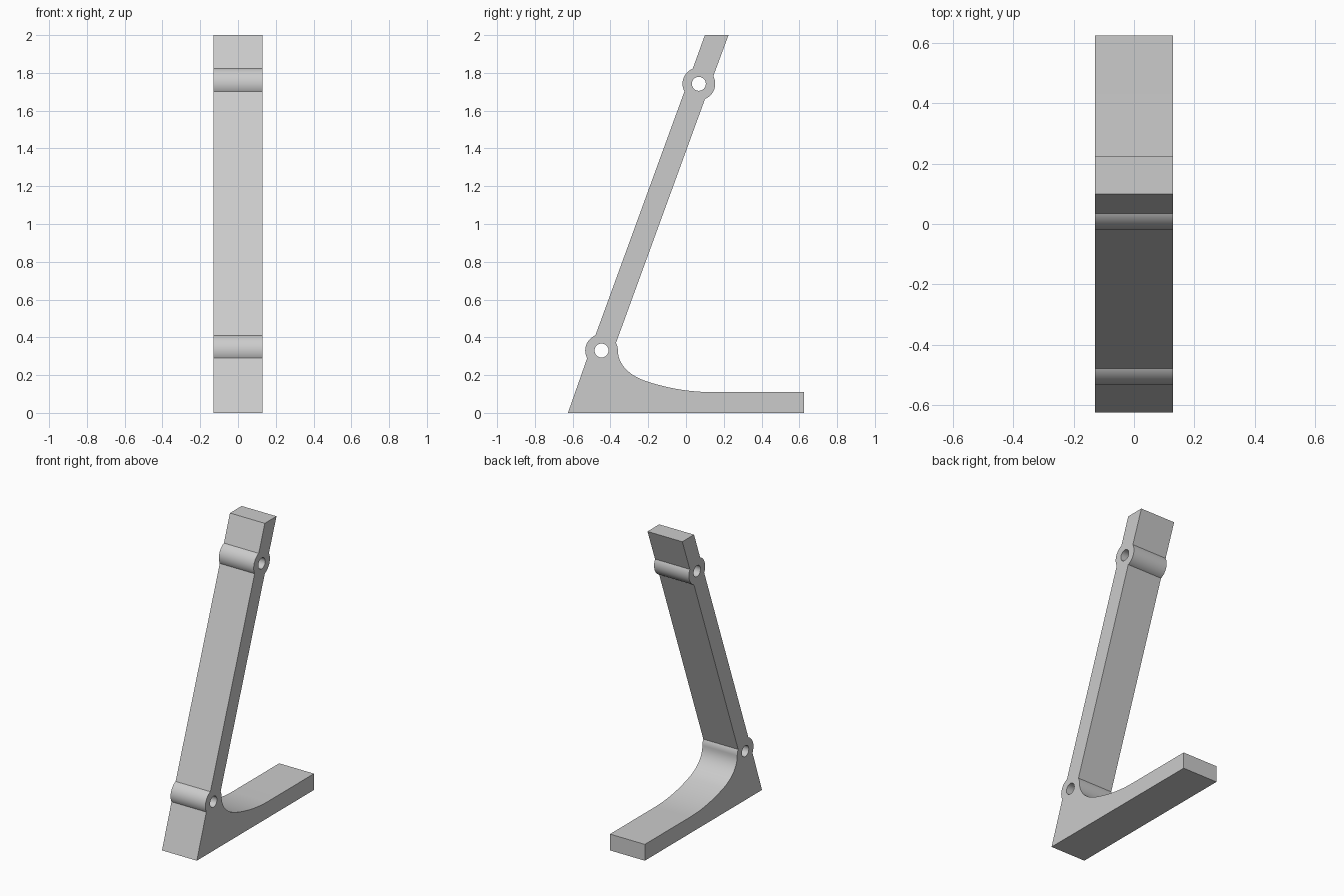
import bpy, bmesh
from math import acos, atan, cos, sin, pi, radians
from mathutils import Vector
from mathutils.geometry import interpolate_bezier

cube = bpy.data.objects.get("Cube")
if cube:
    bpy.data.objects.remove(cube, do_unlink=True)

WIDTH = 0.26
HUB_R, HOLE_R = 0.0865, 0.037
HALF_BAR = 0.058                      # half thickness of the leaning bar
LEAN = atan(0.3625)
LOW_HUB, TOP_HUB = Vector((-0.447, 0.33)), Vector((0.068, 1.742))


def arc(centre, radius, start, end, steps=24):
    return [centre + radius * Vector((cos(a), sin(a)))
            for a in (start + (end - start) * i / steps for i in range(steps + 1))]


def bezier(*points, steps=18):
    a, h1, h2, b = (Vector((*p, 0)) for p in points)
    return [p.to_2d() for p in interpolate_bezier(a, h1, h2, b, steps)]


# Side outline: foot, fillet, then up the back of the bar and down its front
spread = acos(HALF_BAR / HUB_R)
back, front = -LEAN, pi - LEAN
outline = [Vector((-0.625, 0)), Vector((0.625, 0)), Vector((0.625, 0.11))]
outline += bezier((0.14, 0.11), (0.02, 0.11), (-0.1, 0.13), (-0.217, 0.17))
outline += bezier((-0.217, 0.17), (-0.29, 0.195), (-0.36, 0.25), (-0.3605, 0.33))[1:]
outline += arc(LOW_HUB, HUB_R, 0, back + spread, 8)[1:]
outline += arc(TOP_HUB, HUB_R, back - spread, back + spread)
outline += [Vector((0.225, 2)), Vector((0.1, 2))]
outline += arc(TOP_HUB, HUB_R, front - spread, front + spread)
outline += arc(LOW_HUB, HUB_R, front - spread, front + spread)

# Filled curve with two pin holes, extruded across the width
curve = bpy.data.curves.new("angled_stand", 'CURVE')
curve.dimensions = '2D'
curve.fill_mode = 'BOTH'
curve.extrude = WIDTH / 2
holes = [arc(c, HOLE_R, 0, 2 * pi, 32)[:-1] for c in (LOW_HUB, TOP_HUB)]
for loop in [outline] + holes:
    spline = curve.splines.new('POLY')
    spline.points.add(len(loop) - 1)
    for point, co in zip(spline.points, loop):
        point.co = (*co, 0, 1)
    spline.use_cyclic_u = True

stand = bpy.data.objects.new("angled_stand", curve)
bpy.context.collection.objects.link(stand)
stand.rotation_euler = (pi / 2, 0, pi / 2)
bpy.ops.object.select_all(action='DESELECT')
stand.select_set(True)
bpy.context.view_layer.objects.active = stand
bpy.ops.object.convert(target='MESH')
bpy.ops.object.transform_apply(location=False, rotation=True, scale=False)

# Weld caps to the rim and tidy the flat faces
bm = bmesh.new()
bm.from_mesh(stand.data)
bmesh.ops.remove_doubles(bm, verts=bm.verts, dist=0.0001)
bmesh.ops.dissolve_limit(bm, angle_limit=radians(0.1), verts=bm.verts, edges=bm.edges)
bmesh.ops.recalc_face_normals(bm, faces=bm.faces)
bm.to_mesh(stand.data)
bm.free()

# Single grey material
grey = bpy.data.materials.new("light_grey")
grey.use_nodes = True
colour = (0.6, 0.6, 0.6, 1)
grey.diffuse_color = colour
grey.node_tree.nodes["Principled BSDF"].inputs["Base Color"].default_value = colour
stand.data.materials.clear()
stand.data.materials.append(grey)
bpy.ops.object.shade_smooth_by_angle(angle=radians(25))
